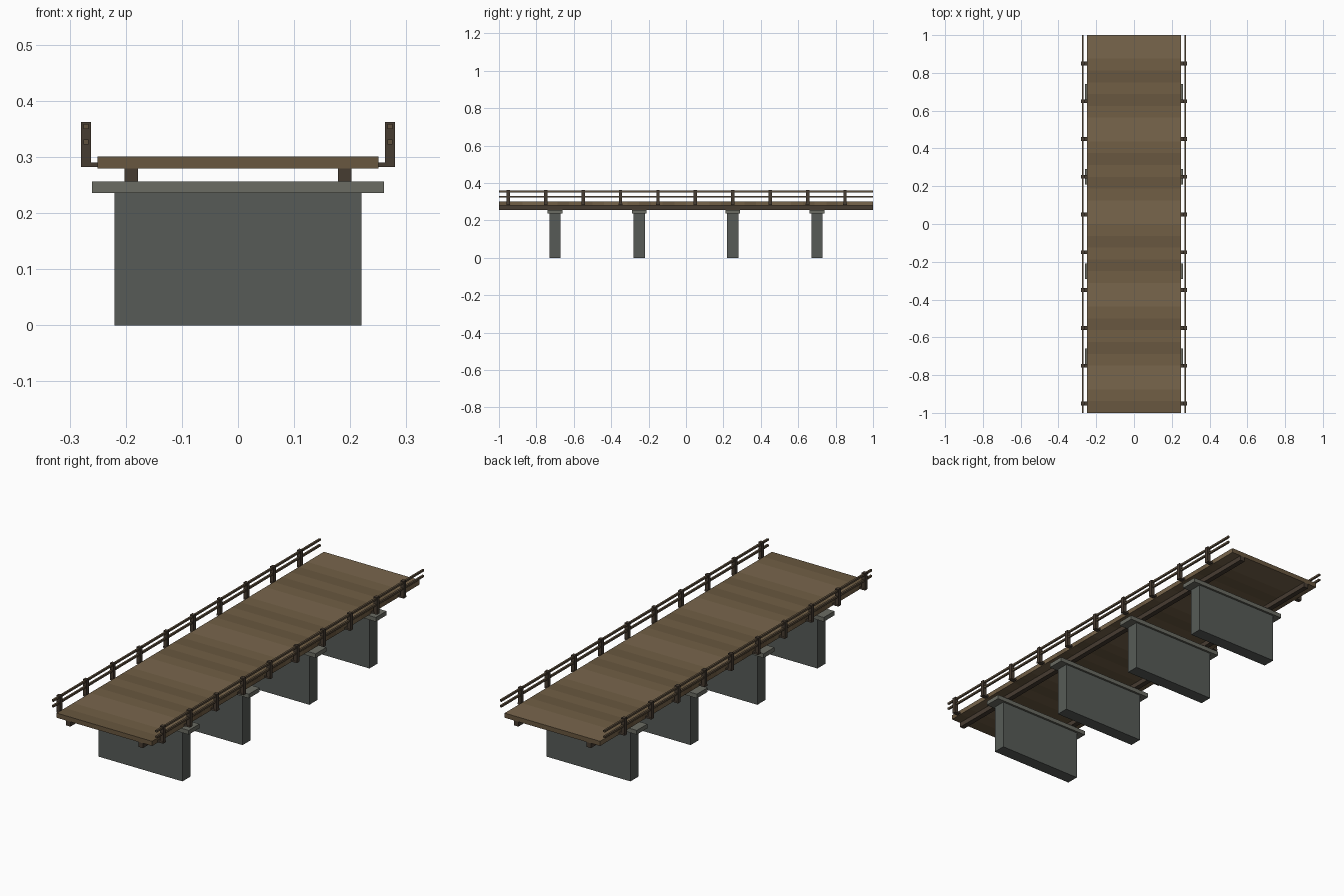
import bpy, bmesh

if "Cube" in bpy.data.objects:
    bpy.data.objects.remove(bpy.data.objects["Cube"])


def material(name, rgb):
    m = bpy.data.materials.new(name)
    m.diffuse_color = (*rgb, 1)
    m.use_nodes = True
    m.node_tree.nodes["Principled BSDF"].inputs["Base Color"].default_value = m.diffuse_color
    return m


planks = [material("plank_dark", (0.140, 0.095, 0.050)),
          material("plank_mid", (0.165, 0.113, 0.060)),
          material("plank_light", (0.190, 0.133, 0.073))]
dark_wood = material("dark_wood", (0.062, 0.045, 0.031))
rail_wood = material("rail_wood", (0.115, 0.082, 0.048))
stone = material("stone", (0.095, 0.105, 0.096))
cap_stone = material("cap_stone", (0.145, 0.150, 0.125))


def finish(name, bm, mats):
    me = bpy.data.meshes.new(name)
    bmesh.ops.recalc_face_normals(bm, faces=bm.faces)
    bm.to_mesh(me)
    bm.free()
    for m in mats:
        me.materials.append(m)
    ob = bpy.data.objects.new(name, me)
    bpy.context.collection.objects.link(ob)
    return ob


def box(name, x, y, z, mat):
    """Box from (min, max) ranges on each axis."""
    bm = bmesh.new()
    bmesh.ops.create_cube(bm, size=1)
    for v in bm.verts:
        v.co = [r[0] + (c + 0.5) * (r[1] - r[0]) for c, r in zip(v.co, (x, y, z))]
    return finish(name, bm, [mat])


def span(centre, size):
    return (centre - size / 2, centre + size / 2)


# Deck: one slab split into planks, tones cycling along its length
bm = bmesh.new()
count = 32
tones = [0, 1, 2, 2, 1, 0, 1]
section = [(-0.25, 0.279), (0.25, 0.279), (0.25, 0.301), (-0.25, 0.301)]
rings = [[bm.verts.new((x, -1 + 2 * i / count, z)) for x, z in section]
         for i in range(count + 1)]
for i, (a, b) in enumerate(zip(rings, rings[1:])):
    for k in range(4):
        f = bm.faces.new((a[k], a[(k + 1) % 4], b[(k + 1) % 4], b[k]))
        f.material_index = tones[i % len(tones)]
bm.faces.new(rings[0])
bm.faces.new(rings[-1])
finish("deck", bm, planks)

# Piers with wider caps
for y in (-0.70, -0.25, 0.25, 0.70):
    box("pier", (-0.22, 0.22), span(y, 0.06), (0, 0.236), stone)
    box("pier_cap", (-0.26, 0.26), span(y, 0.08), (0.236, 0.256), cap_stone)

for side in (-1, 1):
    # Long beams under the deck
    box("beam", span(side * 0.19, 0.024), (-1, 1), (0.256, 0.279), dark_wood)
    # Two handrails per side
    for z in (0.327, 0.354):
        box("rail", span(side * 0.271, 0.009), (-1, 1), span(z, 0.009), rail_wood)
    # Railing posts and the brackets tying them to the deck
    for i in range(10):
        y = -0.95 + 0.2 * i
        box("railing_post", span(side * 0.271, 0.018), span(y, 0.018),
            (0.283, 0.362), dark_wood)
        box("post_bracket", span(side * 0.263, 0.034), span(y, 0.02),
            (0.282, 0.290), dark_wood)
